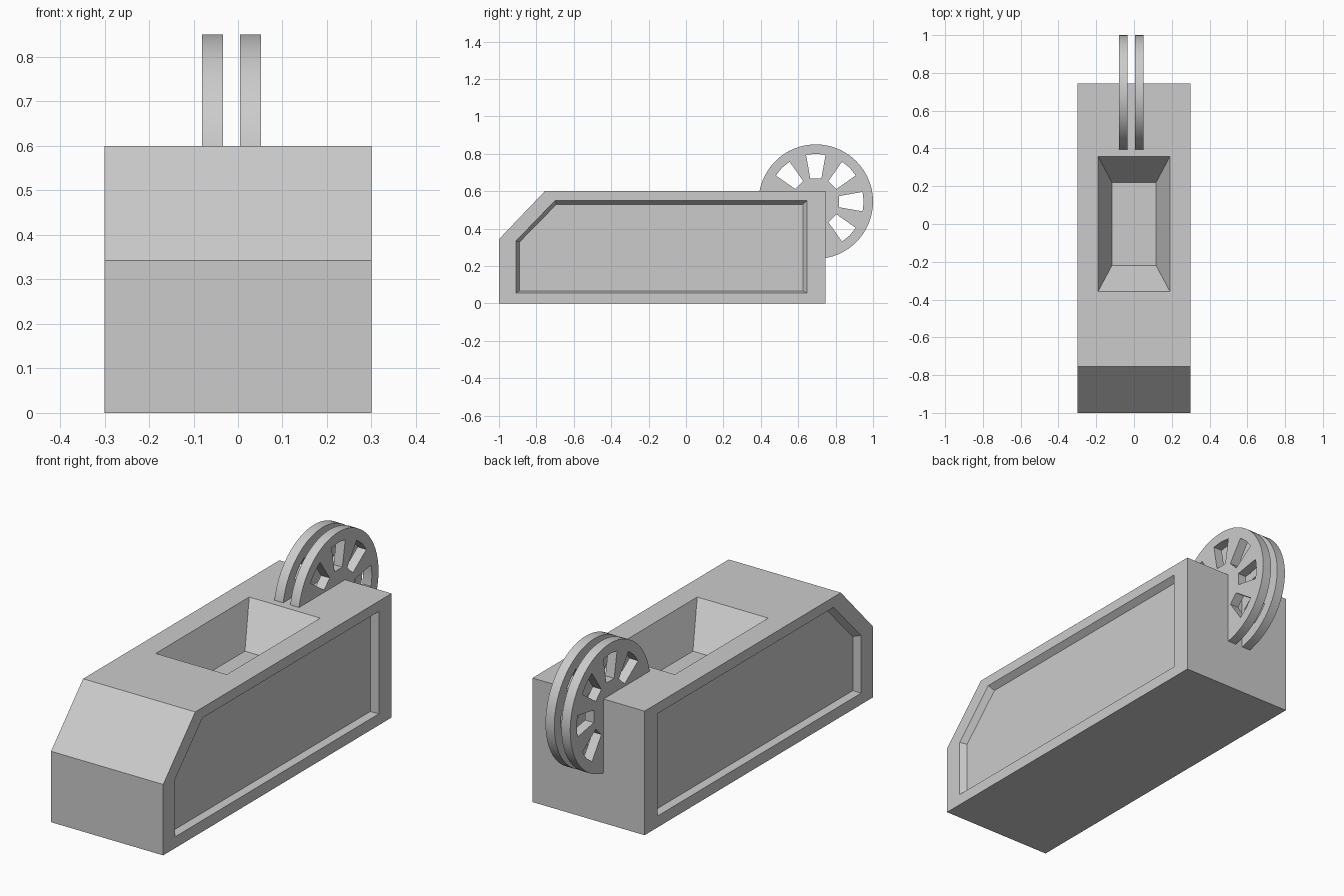
import bpy, bmesh, math

if "Cube" in bpy.data.objects:
    bpy.data.objects.remove(bpy.data.objects["Cube"])

# Body: five-point side profiles (y, z) lofted across x, panel recesses included
OUTLINE = [(-1, 0), (-1, 0.343), (-0.755, 0.6), (0.745, 0.6), (0.745, 0)]
PANEL = [(-0.908, 0.055), (-0.908, 0.335), (-0.7, 0.55), (0.648, 0.55), (0.648, 0.055)]
PANEL_FLOOR = [(-0.89, 0.067), (-0.89, 0.328), (-0.692, 0.53), (0.625, 0.53), (0.625, 0.067)]
HALF_WIDTH, PANEL_DEPTH = 0.3, 0.03


def bridge(bm, a, b):
    """Join two vertex rings with quads and return the faces."""
    n = len(a)
    return [bm.faces.new((a[i], a[(i + 1) % n], b[(i + 1) % n], b[i])) for i in range(n)]


def build_body():
    bm = bmesh.new()
    inner = HALF_WIDTH - PANEL_DEPTH
    layers = [(-inner, PANEL_FLOOR), (-HALF_WIDTH, PANEL), (-HALF_WIDTH, OUTLINE),
              (HALF_WIDTH, OUTLINE), (HALF_WIDTH, PANEL), (inner, PANEL_FLOOR)]
    rings = [[bm.verts.new((x, y, z)) for y, z in pts] for x, pts in layers]
    faces = [bridge(bm, a, b) for a, b in zip(rings, rings[1:])]
    bm.faces.new(rings[0])
    bm.faces.new(rings[-1])

    # Tapered hopper sunk into the top face
    top = faces[2][2]
    edge = list(top.verts)
    bm.faces.remove(top)
    for hx, hy, z in ((0.19, 0.357, 0.6), (0.117, 0.22, 0.41)):
        ring = [bm.verts.new((math.copysign(hx, v.co.x), math.copysign(hy, v.co.y), z))
                for v in edge]
        bridge(bm, edge, ring)
        edge = ring
    bm.faces.new(edge)

    bmesh.ops.recalc_face_normals(bm, faces=bm.faces)
    mesh = bpy.data.meshes.new("body")
    bm.to_mesh(mesh)
    bm.free()
    bpy.context.collection.objects.link(bpy.data.objects.new("body", mesh))


# Wheels: filled outline with eight tapered window openings, given thickness
def build_wheel(name, x, radius=0.306, thickness=0.047, windows=8, segments=64):
    curve = bpy.data.curves.new(name, 'CURVE')
    curve.dimensions, curve.fill_mode, curve.extrude = '2D', 'BOTH', thickness / 2

    def loop(points):
        spline = curve.splines.new('POLY')
        spline.points.add(len(points) - 1)
        for p, (u, v) in zip(spline.points, points):
            p.co = (u, v, 0, 1)
        spline.use_cyclic_u = True

    def turn(u, v, a):
        return (u * math.cos(a) - v * math.sin(a), u * math.sin(a) + v * math.cos(a))

    loop([turn(radius, 0, math.tau * i / segments) for i in range(segments)])
    window = [(0.125, -0.03), (0.25, -0.052), (0.256, 0), (0.25, 0.052), (0.125, 0.03)]
    for k in range(windows):
        loop([turn(u, v, math.tau * k / windows) for u, v in window])

    obj = bpy.data.objects.new(name, curve)
    bpy.context.collection.objects.link(obj)
    obj.location = (x, 0.694, 0.544)
    obj.rotation_euler = (math.pi / 2, 0, math.pi / 2)
    bpy.ops.object.select_all(action='DESELECT')
    obj.select_set(True)
    bpy.context.view_layer.objects.active = obj
    bpy.ops.object.convert(target='MESH')
    obj = bpy.context.view_layer.objects.active

    # Weld the fill to the rim so the wheel is one solid
    bm = bmesh.new()
    bm.from_mesh(obj.data)
    bmesh.ops.remove_doubles(bm, verts=bm.verts, dist=1e-5)
    bmesh.ops.recalc_face_normals(bm, faces=bm.faces)
    bm.to_mesh(obj.data)
    bm.free()
    bpy.ops.object.shade_smooth_by_angle(angle=math.radians(30))


build_body()
build_wheel("left_wheel", -0.057)
build_wheel("right_wheel", 0.028)
